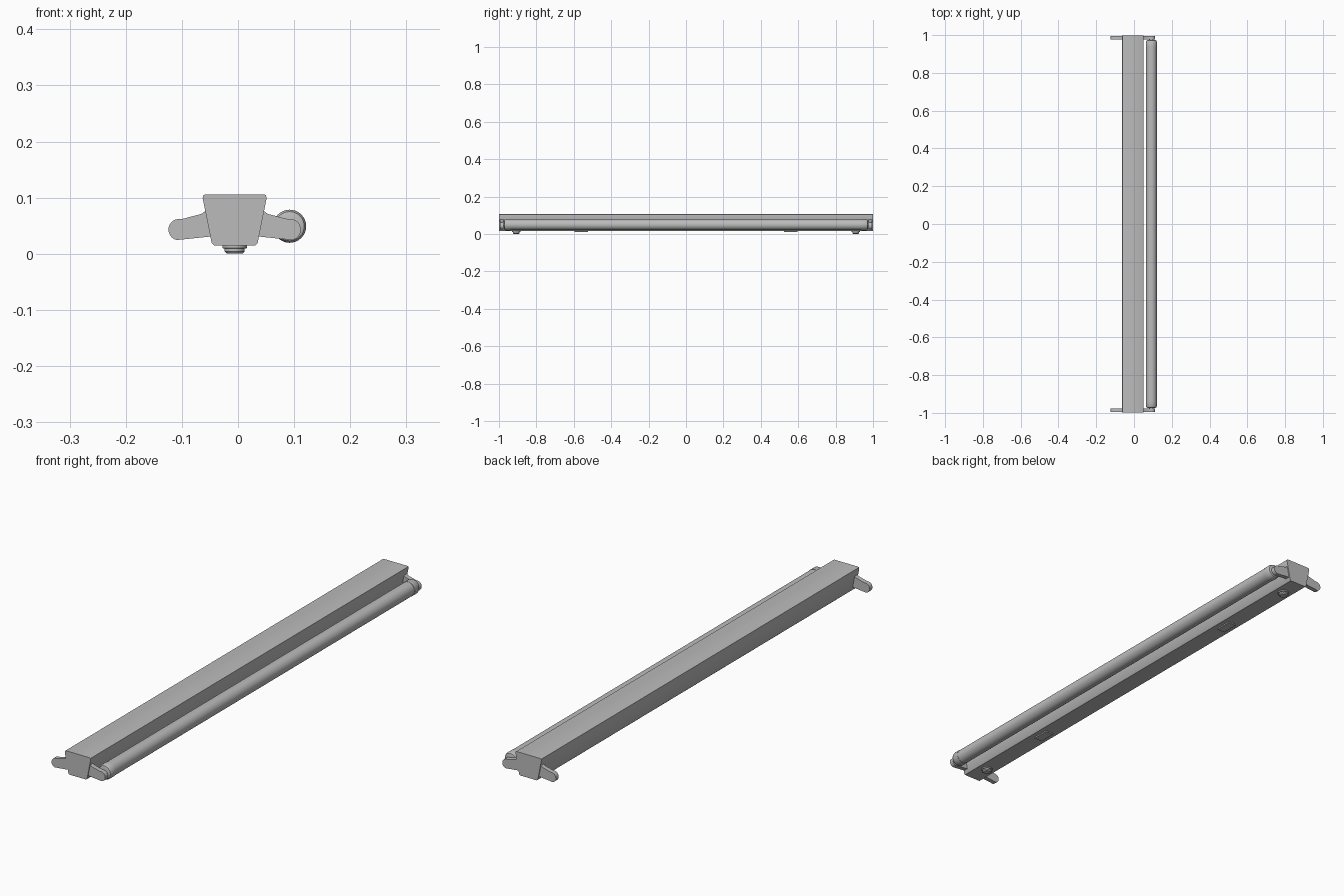
import bpy, bmesh, math
from mathutils import Matrix, Vector

cube = bpy.data.objects.get("Cube")
if cube:
    bpy.data.objects.remove(cube, do_unlink=True)

grey = bpy.data.materials.new("light grey metal")
grey.use_nodes = True
grey.diffuse_color = (0.5, 0.5, 0.5, 1)
grey.node_tree.nodes["Principled BSDF"].inputs["Base Color"].default_value = (0.5, 0.5, 0.5, 1)

CX = -0.006          # centre line of the housing
TUBE = (0.092, 0.049)  # tube axis in x, z


def finish(bm, name, smooth=True):
    bmesh.ops.recalc_face_normals(bm, faces=bm.faces)
    mesh = bpy.data.meshes.new(name)
    bm.to_mesh(mesh)
    bm.free()
    mesh.materials.append(grey)
    ob = bpy.data.objects.new(name, mesh)
    bpy.context.collection.objects.link(ob)
    if smooth:
        bpy.ops.object.select_all(action='DESELECT')
        ob.select_set(True)
        bpy.context.view_layer.objects.active = ob
        bpy.ops.object.shade_smooth_by_angle(angle=math.radians(35))
    return ob


def extrude_profile(name, points, y0, y1):
    """Extrude an x-z outline along y."""
    bm = bmesh.new()
    face = bm.faces.new([bm.verts.new((x, y0, z)) for x, z in points])
    new = bmesh.ops.extrude_face_region(bm, geom=[face])["geom"]
    bmesh.ops.translate(bm, vec=(0, y1 - y0, 0),
                        verts=[v for v in new if isinstance(v, bmesh.types.BMVert)])
    return finish(bm, name)


def lathe(name, profile, origin, axis, steps=32):
    """Spin (radius, distance) pairs around an axis; end points lie on it."""
    bm = bmesh.new()
    verts = [bm.verts.new((r, 0, h)) for r, h in profile]
    edges = [bm.edges.new(pair) for pair in zip(verts, verts[1:])]
    bmesh.ops.spin(bm, geom=verts + edges, cent=(0, 0, 0), axis=(0, 0, 1),
                   angle=math.tau, steps=steps)
    bmesh.ops.remove_doubles(bm, verts=bm.verts, dist=1e-5)
    turn = Vector((0, 0, 1)).rotation_difference(Vector(axis)).to_matrix().to_4x4()
    bm.transform(Matrix.Translation(origin) @ turn)
    return finish(bm, name)


# Tapered housing with small softened corners
half = [(0.037, 0.015), (0.041, 0.019), (0.057, 0.099), (0.056, 0.104), (0.052, 0.106)]
extrude_profile("housing", [(CX + x, z) for x, z in half]
                + [(CX - x, z) for x, z in reversed(half)], -0.999, 0.999)


# Rounded lamp holder arms, both sides at both ends
def holder_outline(side):
    tip, r = Vector((0.099, 0.043)), 0.019
    pts = [(0.03, 0.081), (0.03, 0.032)]
    for i in range(13):
        a = math.radians(-78 + 180 * i / 12)
        pts.append((tip.x + r * math.cos(a), tip.y + r * math.sin(a)))
    pts += [(0.059, 0.071), (0.051, 0.077)]
    return [(CX + side * x, z) for x, z in pts]


for end, end_name in ((-1, "front"), (1, "back")):
    for side, side_name in ((-1, "right"), (1, "left")):
        extrude_profile(f"{end_name}_{side_name}_lamp_holder", holder_outline(side),
                        end * 0.995, end * 0.977)

    # Metal end cap of the tube, with its contact pins
    lathe(f"{end_name}_tube_cap",
          [(0, -0.03), (0.0295, -0.03), (0.0295, -0.004), (0.026, 0.003),
           (0.02, 0.005), (0, 0.005)],
          (TUBE[0], end * 0.968, TUBE[1]), (0, end, 0))
    for offset in (-0.009, 0.009):
        lathe(f"{end_name}_contact_pin", [(0, 0), (0.003, 0), (0.003, 0.012), (0, 0.012)],
              (TUBE[0] + offset, end * 0.97, TUBE[1]), (0, end, 0), 10)

    # Mounting knob under the housing
    lathe(f"{end_name}_mounting_knob",
          [(0, -0.002), (0.022, -0.002), (0.022, 0.005), (0.018, 0.006),
           (0.018, 0.011), (0.014, 0.015), (0, 0.015)],
          (CX, end * 0.908, 0.015), (0, 0, -1), 24)

    # Raised rectangular cover plate under the housing
    bm = bmesh.new()
    bmesh.ops.create_cube(bm, size=1, matrix=Matrix.Translation((CX, end * 0.56, 0.0135))
                          @ Matrix.Diagonal((0.036, 0.07, 0.007, 1)))
    finish(bm, f"{end_name}_cover_plate", False)

# Glass tube
lathe("fluorescent_tube", [(0, 0), (0.0285, 0), (0.0285, 1.9), (0, 1.9)],
      (TUBE[0], -0.95, TUBE[1]), (0, 1, 0))
